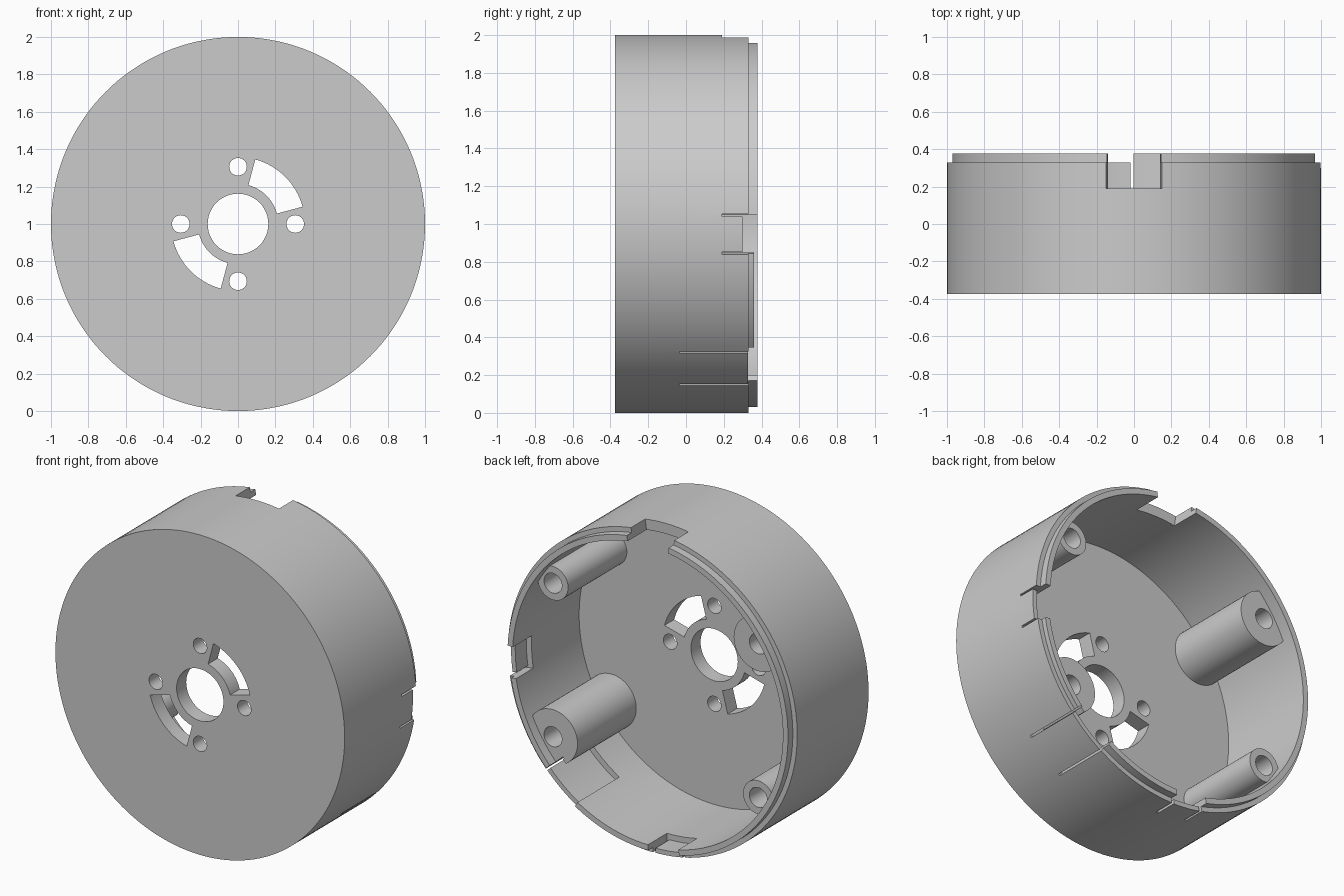
import bpy, bmesh
from math import cos, sin, radians

cube = bpy.data.objects.get("Cube")
if cube:
    bpy.data.objects.remove(cube)

grey = bpy.data.materials.new("light_grey_plastic")
grey.use_nodes = True
COLOUR = (0.6, 0.6, 0.6, 1)
grey.diffuse_color = COLOUR
grey.node_tree.nodes["Principled BSDF"].inputs["Base Color"].default_value = COLOUR

AXIS_Z = 1.0      # height of the housing axis
FRONT, BACK, LIP, FLOOR = -0.375, 0.33, 0.378, -0.28
INNER = 0.935


def prism(name, outline, y0, y1):
    """Closed solid with an (x, z) outline, relative to the axis, along y."""
    bm = bmesh.new()
    near, far = [[bm.verts.new((x, y, z + AXIS_Z)) for x, z in outline]
                 for y in (y0, y1)]
    bm.faces.new(near)
    bm.faces.new(far[::-1])
    for i in range(len(outline)):
        bm.faces.new((near[i], near[i - 1], far[i - 1], far[i]))
    bmesh.ops.recalc_face_normals(bm, faces=bm.faces)
    mesh = bpy.data.meshes.new(name)
    bm.to_mesh(mesh)
    bm.free()
    mesh.materials.append(grey)
    obj = bpy.data.objects.new(name, mesh)
    bpy.context.scene.collection.objects.link(obj)
    return obj


def arc(radius, a0, a1, steps):
    angles = [radians(a0 + (a1 - a0) * i / steps) for i in range(steps + 1)]
    return [(radius * cos(a), radius * sin(a)) for a in angles]


def disc(name, radius, y0, y1, x=0, z=0, steps=48, limit=None):
    """Round bar; points beyond the limit radius are pulled onto it."""
    points = [(x + px, z + pz) for px, pz in arc(radius, 0, 360, steps)[:-1]]
    if limit:
        scale = [min(1, limit / (px * px + pz * pz) ** 0.5) for px, pz in points]
        points = [(px * s, pz * s) for (px, pz), s in zip(points, scale)]
    return prism(name, points, y0, y1)


def sector(r0, r1, a0, a1, y0, y1):
    steps = max(2, int(abs(a1 - a0) / 2.5))
    return prism("cutter", arc(r0, a0, a1, steps) + arc(r1, a1, a0, steps), y0, y1)


def combine(target, other, operation):
    """Bake a boolean of two solids into the target."""
    mod = target.modifiers.new("combine", "BOOLEAN")
    mod.operation, mod.solver, mod.object = operation, "EXACT", other
    bpy.context.view_layer.update()
    graph = bpy.context.evaluated_depsgraph_get()
    result = bpy.data.meshes.new_from_object(target.evaluated_get(graph))
    target.modifiers.remove(mod)
    target.data = result
    bpy.data.objects.remove(other)


def cut(other):
    combine(housing, other, "DIFFERENCE")


# Hollow cup with a thinner stepped lip
housing = disc("round_housing", 1, FRONT, BACK, steps=144)
combine(housing, disc("lip", 0.97, 0, LIP, steps=144), "UNION")
cut(disc("cavity", INNER, FLOOR, 0.6, steps=144))

# Four screw posts, one diagonal pair being thicker
for sx in (-1, 1):
    for sz in (-1, 1):
        x, z = 0.71 * sx, 0.48 * sz
        radius = 0.105 if sx == sz else 0.17
        post = disc("post", radius, FLOOR - 0.04, 0.3, x, z, limit=0.955)
        combine(housing, post, "UNION")
        cut(disc("screw_hole", 0.062, FLOOR + 0.05, 0.6, x, z, steps=32))

# Openings in the front plate
cut(disc("centre_hole", 0.162, -0.6, 0, steps=64))
for i in range(4):
    a = radians(90 * i)
    cut(disc("small_hole", 0.047, -0.6, 0, 0.306 * cos(a), 0.306 * sin(a), 32))
for start in (15, 195):
    cut(sector(0.215, 0.357, start, start + 60, -0.6, 0))

# Cable notch at the top of the rim
cut(sector(0.8, 1.1, 81.4, 98.6, 0.19, 0.6))

# Snap tongues: thinned wall between two narrow slots
for a0, a1, depth, end, width in ((-8.9, 2.7, 0.19, 0.30, 0.7),
                                  (-102.5, -90.6, 0.19, 0.328, 1.0),
                                  (-58.4, -42.8, -0.035, 0.328, 0.7)):
    cut(sector(0.88, 0.971, a0, a1, depth, 0.6))
    cut(sector(0.86, 1.1, a0, a1, end, 0.6))
    for a in (a0, a1):
        cut(sector(0.87, 1.1, a - width / 2, a + width / 2, depth, 0.6))

# Slightly lower lip between two of the tongues
cut(sector(0.85, 1.1, -42.5, -9, 0.36, 0.6))

bpy.ops.object.select_all(action="DESELECT")
housing.select_set(True)
bpy.context.view_layer.objects.active = housing
bpy.ops.object.shade_smooth_by_angle(angle=radians(25))
